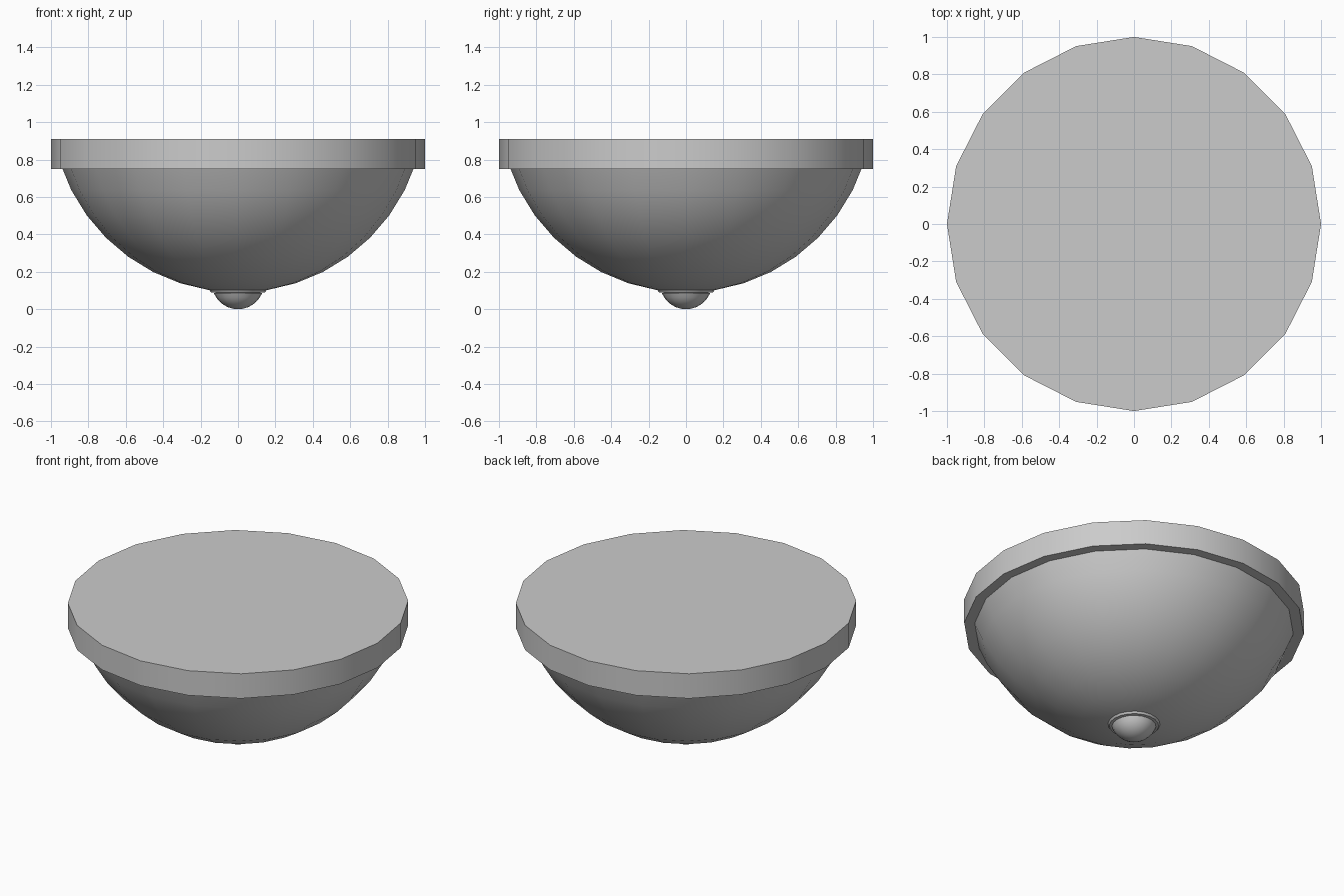
import bpy, bmesh, math

if "Cube" in bpy.data.objects:
    bpy.data.objects.remove(bpy.data.objects["Cube"])

def lathe(name, profile, sides, angle=40):
    """Revolve (radius, z) points around z; radius 0 makes a pole."""
    bm = bmesh.new()
    rings = []
    for r, z in profile:
        if r < 1e-6:
            rings.append([bm.verts.new((0, 0, z))])
        else:
            rings.append([bm.verts.new((r * math.cos(2 * math.pi * i / sides),
                                        r * math.sin(2 * math.pi * i / sides), z))
                          for i in range(sides)])
    for a, b in zip(rings, rings[1:]):
        for i in range(sides):
            j = (i + 1) % sides
            quad = [a[i % len(a)], a[j % len(a)], b[j % len(b)], b[i % len(b)]]
            bm.faces.new(list(dict.fromkeys(quad)))
    bmesh.ops.recalc_face_normals(bm, faces=bm.faces)
    mesh = bpy.data.meshes.new(name)
    bm.to_mesh(mesh)
    bm.free()
    obj = bpy.data.objects.new(name, mesh)
    bpy.context.collection.objects.link(obj)
    bpy.ops.object.select_all(action='DESELECT')
    obj.select_set(True)
    bpy.context.view_layer.objects.active = obj
    bpy.ops.object.shade_smooth_by_angle(angle=math.radians(angle))
    return obj

def sphere_arc(radius, centre_z, step, count):
    """Lower part of a sphere, from the pole upward."""
    return [(radius * math.sin(math.radians(step * k)),
             centre_z - radius * math.cos(math.radians(step * k)))
            for k in range(count)]

# ceiling mount: flat capped disc
lathe("ceiling_mount", [(0, 0.75), (1, 0.75), (1, 0.91), (0, 0.91)], 20)

# glass bowl: lower part of a sphere, tucked into the mount
lathe("glass_bowl", sphere_arc(1.0, 1.09, 9, 9) + [(0, 0.781)], 20)

# finial washer and round knob under the bowl
lathe("finial_washer", [(0, 0.09), (0.145, 0.09), (0.155, 0.105), (0, 0.105)], 20)
lathe("finial_knob", sphere_arc(0.14, 0.14, 11.25, 7) + [(0, 0.11)], 20)
